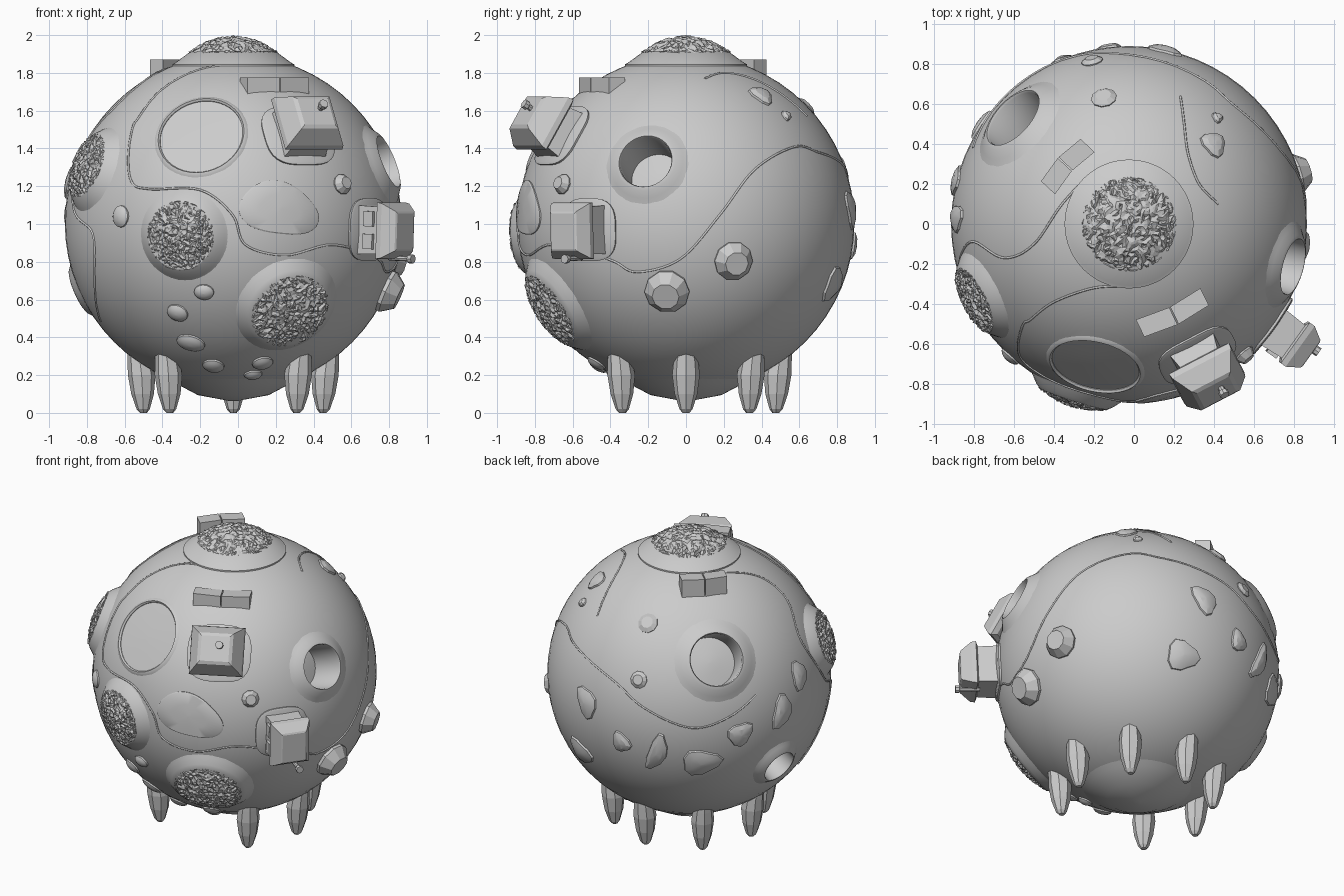
import bpy, bmesh, random
from math import sin, cos, pi, radians, sqrt
from mathutils import Vector

if "Cube" in bpy.data.objects:
    bpy.data.objects.remove(bpy.data.objects["Cube"])

random.seed(4)
C, R = Vector((-0.025, 0, 1.005)), 0.892


# ---------- helpers ----------
def spot(az, el, u, v):
    """Unit direction of the globe point seen at (u, v) from a given azimuth and elevation."""
    a, e = radians(az), radians(el)
    cam = Vector((sin(a) * cos(e), -cos(a) * cos(e), sin(e)))
    right = Vector((cos(a), sin(a), 0))
    w = sqrt(max(0, R * R - u * u - v * v))
    return (right * u + cam.cross(right) * v + cam * w).normalized()


def front(x, z): return spot(0, 0, x - C.x, z - C.z)
def side(y, z): return spot(90, 0, y, z - C.z)
def top(x, y): return spot(0, 90, x - C.x, y)
def back(u, v): return spot(216, 30, u, v)


def frame(n, roll=0):
    t = Vector((0, 0, 1)).cross(n)
    t = t.normalized() if t.length > 0.05 else Vector((1, 0, 0))
    b = n.cross(t)
    c, s = cos(roll), sin(roll)
    return t * c + b * s, b * c - t * s


def finish(name, bm, angle):
    me = bpy.data.meshes.new(name)
    bm.to_mesh(me)
    bm.free()
    if angle:
        me.shade_smooth()
        me.set_sharp_from_angle(angle=radians(angle))
    ob = bpy.data.objects.new(name, me)
    bpy.context.collection.objects.link(ob)
    return ob


def loft(name, rings, cap_first=True, angle=30):
    bm = bmesh.new()
    vs = [[bm.verts.new(p) for p in ring] for ring in rings]
    k = len(rings[0])
    for a, b in zip(vs, vs[1:]):
        for i in range(k):
            bm.faces.new((a[i], a[(i + 1) % k], b[(i + 1) % k], b[i]))
    if cap_first:
        bm.faces.new(vs[0][::-1])
    bm.faces.new(vs[-1])
    return finish(name, bm, angle)


def rounded(t): return 1.0
def triangle(t): return 1 + 0.15 * cos(3 * t)
def squarish(t): return (abs(cos(t)) ** 3 + abs(sin(t)) ** 3) ** (-1 / 3)
def blob(t): return 1 + 0.07 * cos(3 * t + 1) + 0.04 * cos(2 * t)


def drape(name, n, profile, sx=1, sy=1, sides=40, shape=rounded, roll=0, angle=30):
    """Rings of (radius, height) wrapped over the globe."""
    t, b = frame(n, roll)
    rings = []
    for r, h in profile:
        ring = []
        for i in range(sides):
            a = 2 * pi * i / sides
            k = r * shape(a)
            p = t * (k * sx * cos(a)) + b * (k * sy * sin(a))
            p += n * sqrt(max(0, R * R - p.length_squared))
            ring.append(C + p * ((R + h) / R))
        rings.append(ring)
    return loft(name, rings, False, angle)


def crown(name, n, r, h0, h1, rough):
    """Rough-surfaced round cap."""
    t, b = frame(n, 0.6)
    bm = bmesh.new()
    bmesh.ops.create_grid(bm, x_segments=30, y_segments=30, size=1)
    for v in bm.verts:
        x, y = v.co.x + random.uniform(-0.02, 0.02), v.co.y + random.uniform(-0.02, 0.02)
        x, y = max(-1, min(1, x)), max(-1, min(1, y))
        x, y = x * sqrt(1 - y * y / 2), y * sqrt(1 - x * x / 2)
        q = min(1, sqrt(x * x + y * y))
        p = t * (x * r) + b * (y * r)
        p += n * sqrt(R * R - p.length_squared)
        h = h0 + (h1 - h0) * cos(q * pi / 2) + random.uniform(-rough, rough)
        v.co = C + p * ((R + h) / R)
    bmesh.ops.triangulate(bm, faces=bm.faces[:])
    return finish(name, bm, 0)


def boxes(name, n, profile, at=(0, 0)):
    """Rectangular sections (half width, half height, distance) stacked outward."""
    t, b = frame(n)
    o = C + t * at[0] + b * at[1]
    return loft(name, [[o + n * d + t * (w * i) + b * (h * j)
                        for i, j in ((-1, -1), (1, -1), (1, 1), (-1, 1))] for w, h, d in profile], angle=0)


def rod(name, n, profile, at=(0, 0), sides=8):
    t, b = frame(n)
    o = C + t * at[0] + b * at[1]
    return loft(name, [[o + n * d + t * (r * cos(2 * pi * i / sides)) + b * (r * sin(2 * pi * i / sides))
                        for i in range(sides)] for r, d in profile], angle=0)


def contour(name, dirs):
    """Thin raised line running over the globe."""
    p = [dirs[0]] + dirs + [dirs[-1]]
    pts = []
    for i in range(1, len(p) - 2):
        for k in range(8):
            s = k / 8
            q = (p[i] * 2 + (p[i + 1] - p[i - 1]) * s
                 + (p[i - 1] * 2 - p[i] * 5 + p[i + 1] * 4 - p[i + 2]) * s * s
                 + (p[i] * 3 - p[i - 1] - p[i + 1] * 3 + p[i + 2]) * s ** 3)
            pts.append(C + q.normalized() * R)
    cu = bpy.data.curves.new(name, 'CURVE')
    cu.dimensions, cu.bevel_depth, cu.bevel_resolution = '3D', 0.006, 1
    sp = cu.splines.new('POLY')
    sp.points.add(len(pts) - 1)
    for a, q in zip(sp.points, pts):
        a.co = (*q, 1)
    bpy.context.collection.objects.link(bpy.data.objects.new(name, cu))


# ---------- globe ----------
bpy.ops.mesh.primitive_uv_sphere_add(segments=64, ring_count=32, radius=R, location=C)
globe = bpy.context.object
globe.name = "globe"
globe.data.shade_smooth()

# craters: hole cut from the globe, then a rim and lining
craters = [("right_crater", side(-0.21, 1.325), 0.14, 0.03, 0.22),
           ("back_crater", back(0.155, 0.0), 0.165, 0.03, 0.2),
           ("low_crater", back(0.54, -0.615), 0.11, 0.03, 0.12),
           ("wide_crater", front(-0.2, 1.48), 0.23, 0.008, 0.008)]
for name, n, r, lip, depth in craters:
    deep = depth > 0.05
    cutter = rod(name + "_cutter", n, [(r * 1.02, R - depth - 0.1), (r * 1.02, 1.1)], sides=40)
    cutter.hide_render = True
    cutter.hide_set(True)
    mod = globe.modifiers.new(name, 'BOOLEAN')
    mod.operation, mod.object, mod.solver = 'DIFFERENCE', cutter, 'EXACT'
    f = 0.65 if deep else 0.12
    grow = R / (R - depth) * 0.97
    rings = [(r * (1 + f), -0.004), (r * (1 + f * 0.6), lip * 0.3), (r * (1 + f * 0.2), lip * 0.9),
             (r, lip), (r * 0.975, lip - 0.012), (r * grow, -depth)]
    # flat floor
    sag = 0.0 if deep else 0.02
    rings += [(r * 0.5, -depth - sag * 0.75), (r * 0.02, -depth - sag)]
    drape(name, n, rings)

# mounds with a rough crown
for name, n, r, h in [("front_mound", front(-0.295, 0.94), 0.175, 0.065),
                      ("lower_mound", front(0.27, 0.55), 0.205, 0.06),
                      ("left_mound", front(-0.78, 1.30), 0.17, 0.06)]:
    drape(name, n, [(r * 1.42, -0.006), (r * 1.3, 0.008), (r * 1.12, h * 0.5), (r * 0.98, h * 0.7), (r * 0.1, h * 0.7)])
    crown(name + "_crown", n, r, h * 0.65, h, 0.010)
pole = Vector((0, 0, 1))
drape("top_mound", pole, [(0.325, -0.006), (0.32, 0.008), (0.305, 0.01), (0.215, 0.044), (0.02, 0.046)], sides=64)
crown("top_mound_crown", pole, 0.225, 0.04, 0.094, 0.010)
drape("bottom_cap", -pole, [(0.36, -0.004), (0.3, 0.01), (0.18, 0.038), (0.02, 0.05)], sides=48)

# flat plate on the front
drape("front_plate", front(0.22, 1.08), [(1, -0.01), (1, 0.006), (0.95, 0.01), (0.5, 0.01), (0.05, 0.01)],
      0.21, 0.145, shape=blob, roll=-0.2)

# smooth pebbles, then angular rocks round the back
dome = [(1.0, -0.01), (0.95, 0.008), (0.7, 0.019), (0.35, 0.025), (0.03, 0.027)]
for x, z, a, b, roll in [(-0.62, 1.04, 0.055, 0.06, 0), (-0.18, 0.64, 0.055, 0.045, 0), (-0.32, 0.53, 0.06, 0.052, -0.4),
                         (-0.25, 0.37, 0.08, 0.06, -0.3), (-0.13, 0.25, 0.06, 0.06, 0),
                         (0.13, 0.265, 0.058, 0.055, 0), (0.08, 0.205, 0.05, 0.045, 0.2)]:
    drape("pebble", front(x, z), dome, a, b, 16, roll=roll)
rocks = [(back(-0.656, -0.233), 0.08, 0.11, 0.5), (back(-0.687, -0.515), 0.11, 0.1, 0), (back(-0.44, -0.49), 0.075, 0.065, 2),
         (back(-0.22, -0.565), 0.06, 0.15, -0.35), (back(0.06, -0.626), 0.13, 0.1, 0.1), (back(0.307, -0.454), 0.09, 0.08, 0.6),
         (back(0.57, -0.307), 0.075, 0.12, -0.3), (back(0.68, -0.074), 0.07, 0.1, 0),
         (side(0.4, 1.68), 0.07, 0.07, 0.5), (side(0.53, 1.57), 0.03, 0.03, 0)]
for n, a, b, roll in rocks:
    drape("rock", n, [(1.0, -0.01), (0.92, 0.01), (0.55, 0.022), (0.05, 0.026)], a, b, 12, triangle, roll, angle=20)

# faceted knobs
for n, r, h in [(side(-0.10, 0.645), 0.12, 0.075), (side(0.25, 0.805), 0.105, 0.07), (front(0.55, 1.21), 0.055, 0.04),
                (back(-0.27, 0.24), 0.065, 0.02), (back(-0.33, -0.117), 0.055, 0.02)]:
    rod("knob", n, [(r * 0.95, R - 0.03), (r, R + h * 0.15), (r * 0.6, R + h), (r * 0.5, R + h)], sides=10)

# upper tower: pad, neck, roof-shaped cap
n = front(0.325, 1.475)
drape("upper_tower_pad", n, [(1, -0.01), (1, 0.01), (0.93, 0.014), (0.05, 0.014)], 0.2, 0.18, shape=squarish)
boxes("upper_tower_neck", n, [(0.13, 0.14, 0.85), (0.10, 0.12, 0.99)])
boxes("upper_tower_cap", n, [(0.14, 0.13, 0.97), (0.17, 0.155, 0.99), (0.165, 0.15, 1.02), (0.11, 0.10, 1.11), (0.09, 0.08, 1.12)])
rod("upper_tower_knob", n, [(0.016, 1.0), (0.016, 1.14), (0.025, 1.145), (0.025, 1.17)], (0.03, 0.02))
# side tower: longer neck with two windows, smaller cap
n = front(0.70, 0.97)
drape("side_tower_pad", n, [(1, -0.01), (1, 0.01), (0.93, 0.014), (0.05, 0.014)], 0.17, 0.165, shape=squarish)
boxes("side_tower_neck", n, [(0.11, 0.13, 0.85), (0.10, 0.125, 1.03)])
boxes("side_tower_cap", n, [(0.105, 0.13, 1.01), (0.125, 0.15, 1.02), (0.125, 0.145, 1.05), (0.085, 0.105, 1.115), (0.075, 0.095, 1.12)])
rod("side_tower_knob", n, [(0.014, 1.0), (0.014, 1.125), (0.024, 1.13), (0.024, 1.155)], (0.03, -0.145))
for i in (-1, 1):
    boxes("side_tower_window", n, [(0.015, 0.04, 0.93), (0.015, 0.04, 0.99)], (-0.105, 0.06 * i))

# curved brick pairs near the top
for name, x, y, z0, z1, half in [("front_bricks", 0.2, -0.46, 1.66, 1.775, 0.18), ("back_bricks", -0.345, 0.3, 1.66, 1.87, 0.145)]:
    out = Vector((x - C.x, y, 0)).normalized()
    along = Vector((-out.y, out.x, 0))
    for i in (-1, 1):
        corners = [(0.003 * i, -0.048, 0), (half * i, -0.048, -0.018), (half * i, 0.048, -0.018), (0.003 * i, 0.048, 0)]
        if i < 0:
            corners.reverse()
        loft(name, [[Vector((x, y, z)) + along * a + out * (b + c) for a, b, c in corners] for z in (z0, z1)], angle=0)

# seven claw legs, open at the front
for k in range(1, 8):
    a = k * pi / 4
    d = Vector((sin(a), -cos(a), 0))
    t = Vector((-d.y, d.x, 0))
    loft("leg", [[Vector((C.x, 0, z)) + d * (c + r * cos(q * pi / 4)) + t * (r * sin(q * pi / 4)) for q in range(8)]
                 for r, c, z in [(0.018, 0.475, 0.0), (0.035, 0.477, 0.02), (0.06, 0.48, 0.1), (0.073, 0.485, 0.2),
                                 (0.065, 0.495, 0.28), (0.05, 0.51, 0.33)]], angle=0)

# raised contour lines
contour("main_contour", [top(0.0, -0.31), top(-0.2, -0.32), top(-0.4, -0.39), top(-0.52, -0.48), front(-0.56, 1.5),
                         front(-0.57, 1.24), front(-0.47, 1.185), front(-0.2, 1.18), front(-0.03, 1.05), front(0.04, 0.89),
                         front(0.25, 0.835), front(0.49, 0.89), side(-0.5, 0.84), side(-0.376, 0.8), side(-0.26, 0.746),
                         side(-0.03, 0.815), side(0.18, 1.05), side(0.365, 1.29), side(0.58, 1.41), side(0.7, 1.38),
                         back(-0.66, 0.05), back(-0.47, -0.13), back(-0.3, -0.29), back(0, -0.42), back(0.24, -0.35),
                         back(0.42, -0.2)])
contour("left_contour", [top(-0.23, 0.24), top(-0.36, 0.1), top(-0.5, -0.1), top(-0.65, -0.17), top(-0.82, -0.09),
                         front(-0.87, 1.08), front(-0.77, 0.95), front(-0.76, 0.72), front(-0.72, 0.47)])
contour("hook_contour", [side(0.1, 1.77), side(0.2, 1.8), side(0.35, 1.77), side(0.5, 1.69), side(0.65, 1.56)])
